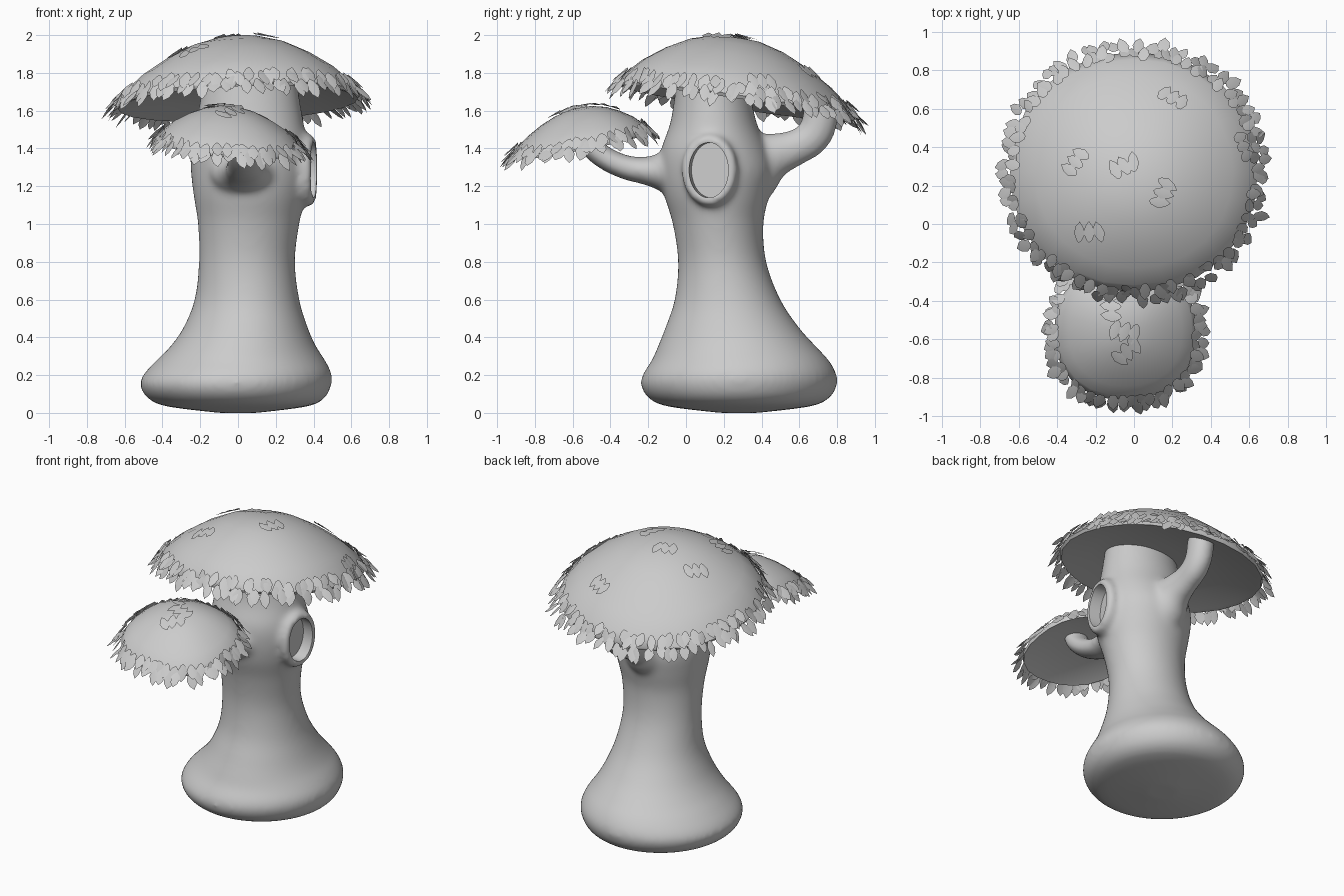
import bpy, bmesh, math, random
from mathutils import Vector, Matrix

if "Cube" in bpy.data.objects:
    bpy.data.objects.remove(bpy.data.objects["Cube"])

random.seed(4)
TAU = math.tau


def finish(bm, name, angle=40):
    bmesh.ops.recalc_face_normals(bm, faces=bm.faces)
    me = bpy.data.meshes.new(name)
    bm.to_mesh(me)
    bm.free()
    ob = bpy.data.objects.new(name, me)
    bpy.context.collection.objects.link(ob)
    shade(ob, angle)
    return ob


def shade(ob, angle):
    bpy.ops.object.select_all(action='DESELECT')
    ob.select_set(True)
    bpy.context.view_layer.objects.active = ob
    bpy.ops.object.shade_smooth_by_angle(angle=math.radians(angle))


def loft(bm, rings, closed=False):
    vs = [[bm.verts.new(p) for p in r] for r in rings]
    n = len(vs[0])
    pairs = list(zip(vs, vs[1:]))
    if closed:
        pairs.append((vs[-1], vs[0]))
    for a, b in pairs:
        for i in range(n):
            j = (i + 1) % n
            bm.faces.new((a[i], a[j], b[j], b[i]))
    if not closed:
        bm.faces.new(vs[0][::-1])
        bm.faces.new(vs[-1])


def ellipse(c, u, v, n=48):
    return [c + u * math.cos(TAU * i / n) + v * math.sin(TAU * i / n) for i in range(n)]


def refine(rows, steps=5):
    # smooth curve through the given rows of numbers
    out = []
    for i in range(len(rows) - 1):
        quad = [rows[max(i - 1, 0)], rows[i], rows[i + 1], rows[min(i + 2, len(rows) - 1)]]
        for s in range(steps):
            t = s / steps
            out.append([b + .5 * t * (c - a + t * (2 * a - 5 * b + 4 * c - d + t * (3 * (b - c) + d - a)))
                        for a, b, c, d in zip(*quad)])
    return out + [rows[-1]]


X = Vector((1, 0, 0))
Z = Vector((0, 0, 1))


def branch(bm, path, x, wide):
    # path of (y, z, radius) in the side plane
    path = refine(path, 4)
    pts = [Vector((x, y, z)) for y, z, r in path]
    rings = []
    for i, (y, z, r) in enumerate(path):
        t = (pts[min(i + 1, len(pts) - 1)] - pts[max(i - 1, 0)]).normalized()
        rings.append(ellipse(pts[i], X * r * wide, t.cross(X).normalized() * r))
    loft(bm, rings)


# trunk: z, x min, x max, y min, y max
trunk_profile = [
    (0.0, -.10, .10, .18, .38), (.035, -.38, .37, -.10, .66), (.08, -.48, .46, -.20, .76),
    (.15, -.52, .495, -.24, .80), (.21, -.495, .495, -.225, .795), (.28, -.43, .46, -.18, .755),
    (.35, -.36, .415, -.15, .69), (.45, -.29, .37, -.11, .60), (.6, -.23, .325, -.06, .50),
    (.8, -.207, .302, -.042, .425), (1.0, -.212, .325, -.07, .41), (1.15, -.235, .36, -.115, .44),
    (1.28, -.25, .38, -.135, .46), (1.4, -.25, .375, -.13, .43), (1.55, -.22, .345, -.08, .37),
    (1.8, -.175, .305, -.045, .32)]
bm = bmesh.new()
loft(bm, [ellipse(Vector(((a + b) / 2, (c + d) / 2, z)), X * (b - a) / 2, Vector((0, (d - c) / 2, 0)))
          for z, a, b, c, d in refine(trunk_profile)])

# branches carrying the small cap and propping the big one
branch(bm, [(.05, 1.27, .14), (-.09, 1.275, .12), (-.15, 1.278, .095), (-.22, 1.283, .074),
            (-.32, 1.30, .065), (-.43, 1.35, .062), (-.51, 1.42, .062), (-.54, 1.49, .062)], .03, 1.45)
branch(bm, [(.25, 1.24, .21), (.37, 1.31, .175), (.46, 1.36, .125), (.57, 1.40, .097),
            (.66, 1.45, .095), (.705, 1.53, .095), (.72, 1.66, .095)], .05, .85)

# raised lip around the hollow
hole = Matrix.Translation((.37, .125, 1.285)) @ Matrix.Rotation(math.radians(-9), 4, 'Z')
lip = []
for i in range(48):
    d = Vector((0, math.cos(TAU * i / 48), math.sin(TAU * i / 48)))
    c = Vector((0, d.y * .118, d.z * .16))
    lip.append([hole @ p for p in ellipse(c, X * .042, d * .034, 12)])
loft(bm, lip, closed=True)
trunk = finish(bm, "trunk")

# hollow cutter
bm = bmesh.new()
loft(bm, [[hole @ p for p in ellipse(Vector((x, 0, 0)), Vector((0, .105, 0)), Z * .146)] for x in (-.05, .15)])
cutter = finish(bm, "hollow_cutter")
cutter.hide_render = True

m = trunk.modifiers.new("blend", 'REMESH')
m.mode = 'VOXEL'
m.voxel_size = .016
m = trunk.modifiers.new("soften", 'SMOOTH')
m.factor = .5
m.iterations = 20
m = trunk.modifiers.new("hollow", 'BOOLEAN')
m.operation = 'DIFFERENCE'
m.object = cutter
shade(trunk, 40)
bpy.ops.object.convert(target='MESH')
shade(trunk, 40)
bpy.data.objects.remove(cutter)

DOME = [(0, 1), (.2, .97), (.4, .86), (.6, .67), (.8, .42), (.94, .18), (1, 0)]


def dome_h(r):
    for (a, ha), (b, hb) in zip(DOME, DOME[1:]):
        if r <= b:
            return ha + (hb - ha) * (r - a) / (b - a)
    return 0


def leaf(bm, base, along, normal, length, width):
    # folded teardrop card
    along = along.normalized()
    side = along.cross(normal).normalized()
    up = side.cross(along)
    mid = [bm.verts.new(base + along * length * t + up * .006 * (1 - t)) for t in (0, .35, .7, 1)]
    for s in (-1, 1):
        edge = [bm.verts.new(base + along * length * t + side * s * width * w)
                for t, w in ((.1, .25), (.42, .5), (.75, .36))]
        bm.faces.new((mid[0], edge[0], edge[1], mid[1]))
        bm.faces.new((mid[1], edge[1], edge[2], mid[2]))
        bm.faces.new((mid[2], edge[2], mid[3]))


def cap(name, c, rx, ry, height, sx, sy, count, spots, square):
    def place(a, r, h):
        ca, sa = math.cos(a), math.sin(a)
        k = (abs(ca) ** square + abs(sa) ** square) ** (-1 / square)
        x, y = rx * r * ca * k, ry * r * sa * k
        return Vector((c[0] + x, c[1] + y, c[2] + h + sx * x + sy * y))

    # dome with a shallow hollow underside
    bm = bmesh.new()
    section = [(r, h * height) for r, h in DOME[1:]]
    section += [(.985, -.018), (.94, -.012), (.7, height * .1), (.3, height * .17)]
    n = 24
    rings = [[place(TAU * i / n, r, h) for i in range(n)] for r, h in section]
    vs = [[bm.verts.new(p) for p in r] for r in rings]
    for a, b in zip(vs, vs[1:]):
        for i in range(n):
            j = (i + 1) % n
            bm.faces.new((a[i], a[j], b[j], b[i]))
    for ring, h in ((vs[0], height), (vs[-1], height * .18)):
        p = bm.verts.new(place(0, 0, h))
        for i in range(n):
            bm.faces.new((ring[i], ring[(i + 1) % n], p))
    finish(bm, name, 60)

    # leaf fringe in two rows
    bm = bmesh.new()
    for row, r0 in enumerate((1.0, .94)):
        for i in range(count):
            a = TAU * (i + .5 * row + random.uniform(-.35, .35)) / count
            r = r0 + random.uniform(-.025, .02)
            out = Vector((math.cos(a), math.sin(a), 0))
            tan = Vector((-out.y, out.x, 0))
            tilt = math.radians(random.uniform(38, 60))
            along = out * math.cos(tilt) - Z * math.sin(tilt) + tan * random.uniform(-.35, .35)
            normal = out * math.sin(tilt) + Z * math.cos(tilt) + tan * random.uniform(-.3, .3)
            base = place(a, r, dome_h(r) * height) + normal * .01 - along * .012
            leaf(bm, base, along, normal, random.uniform(.095, .12), random.uniform(.058, .07))

    # small leaf tufts lying on the dome
    def surf(qx, qy):
        u, v = qx - c[0], qy - c[1]
        r = math.hypot(u / rx, v / ry)
        return Vector((qx, qy, c[2] + dome_h(r) * height + sx * u + sy * v))

    for x, y in spots:
        turn = random.uniform(0, TAU)
        for k in (-1, 0, 1):
            px = x + k * .05 * math.cos(turn)
            py = y + k * .05 * math.sin(turn)
            p = surf(px, py)
            dx, dy = surf(px + .05, py) - p, surf(px, py + .05) - p
            nrm = dx.cross(dy).normalized()
            t = turn + math.pi / 2 + random.uniform(-.3, .3)
            d = dx * math.cos(t) + dy * math.sin(t)
            leaf(bm, p + nrm * .012 - d.normalized() * .055, d, nrm, .115, .06)
    finish(bm, name + "_leaves", 60)


cap("big_cap", (0, .27, 1.655), .645, .625, .335, .045, -.15, 74,
    [(-.3, .32), (-.05, .3), (.15, .16), (-.23, -.04), (.2, .65), (.56, .4)], 2.1)
cap("small_cap", (-.045, -.56, 1.435), .37, .355, .18, -.08, .19, 44,
    [(-.12, -.43), (-.05, -.56), (-.04, -.66)], 2.3)
